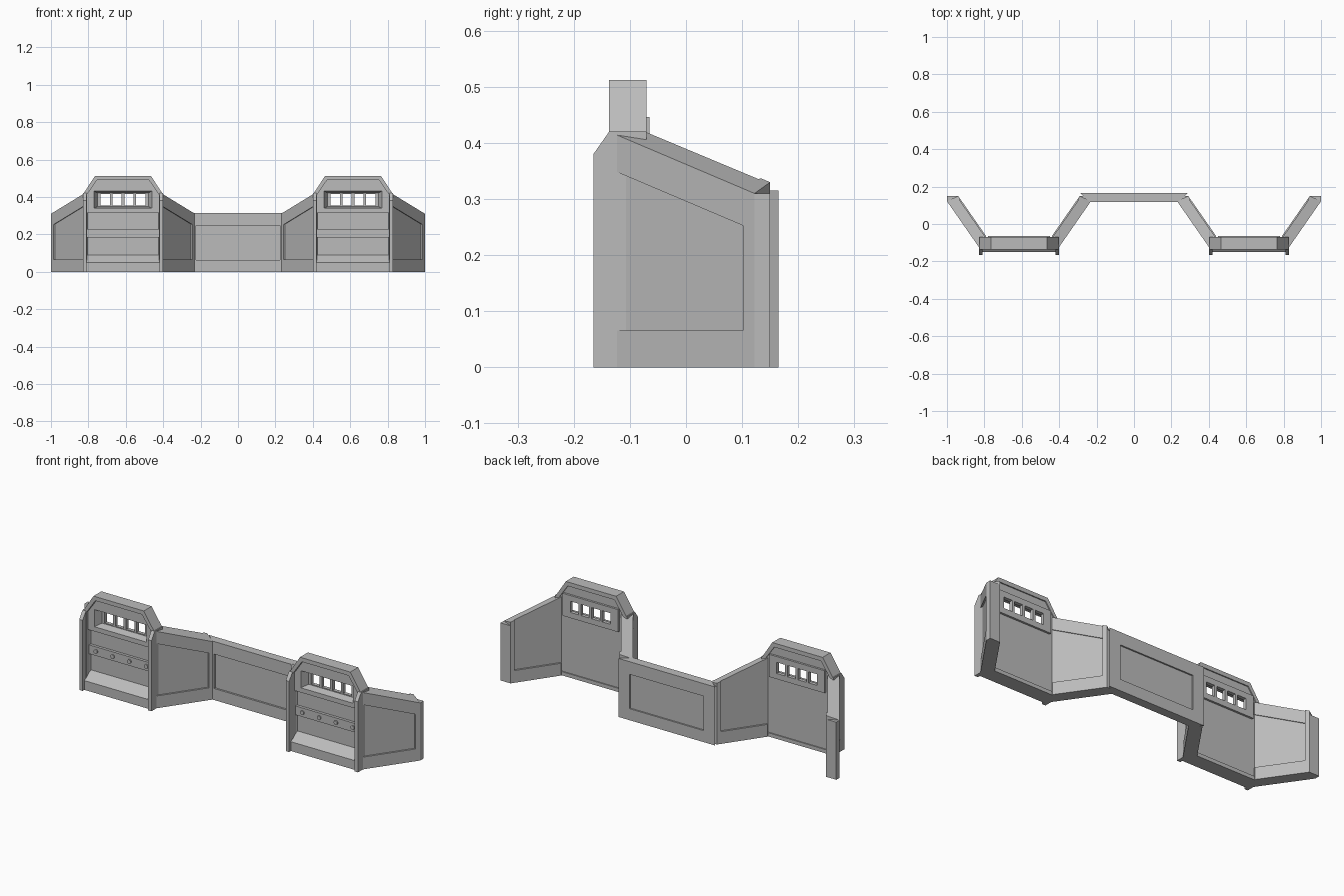
import bpy
import bmesh

cube = bpy.data.objects.get("Cube")
if cube:
    bpy.data.objects.remove(cube, do_unlink=True)

grey = bpy.data.materials.new("concrete_grey")
grey.use_nodes = True
GREY = (0.5, 0.5, 0.5, 1)
grey.diffuse_color = GREY
bsdf = grey.node_tree.nodes["Principled BSDF"]
bsdf.inputs["Base Color"].default_value = GREY
bsdf.inputs["Roughness"].default_value = 0.8


def make(name, solids, ox=0):
    """One object from a list of (vertices, faces) solids."""
    bm = bmesh.new()
    for verts, faces in solids:
        vs = [bm.verts.new((x + ox, y, z)) for x, y, z in verts]
        for f in faces:
            bm.faces.new([vs[i] for i in f])
    bmesh.ops.recalc_face_normals(bm, faces=bm.faces)
    me = bpy.data.meshes.new(name)
    bm.to_mesh(me)
    bm.free()
    me.materials.append(grey)
    ob = bpy.data.objects.new(name, me)
    bpy.context.collection.objects.link(ob)
    return ob


def loft(a, b):
    """Closed solid between two matching loops."""
    n = len(a)
    sides = [(i, (i + 1) % n, n + (i + 1) % n, n + i) for i in range(n)]
    return list(a) + list(b), sides + [tuple(range(n)), tuple(range(n, 2 * n))]


def box(x0, x1, y0, y1, z0, z1):
    loop = [(x0, y0), (x1, y0), (x1, y1), (x0, y1)]
    return plan(loop, z0, z1)


def plan(loop, z0, z1):
    return loft([(x, y, z0) for x, y in loop], [(x, y, z1) for x, y in loop])


def side(loop, x0, x1):
    return loft([(x0, y, z) for y, z in loop], [(x1, y, z) for y, z in loop])


def ring(outer, inner, y0, y1, inner_back=None):
    """Frame with an opening, the opening may taper towards the back."""
    n = len(outer)
    loops = [(outer, y0), (inner, y0), (inner_back or inner, y1), (outer, y1)]
    verts = [(x, y, z) for loop, y in loops for x, z in loop]
    faces = []
    for k in range(4):
        p, q = k * n, (k + 1) % 4 * n
        for i in range(n):
            j = (i + 1) % n
            faces.append((p + i, p + j, q + j, q + i))
    return verts, faces


def gable(w, z0, z1, top_w, top):
    """Rectangle with cut upper corners."""
    return [(-w, z0), (w, z0), (w, z1), (top_w, top), (-top_w, top), (-w, z1)]


def wing_part(m, s0, s1, t0, t1, low, high):
    """Slanted wall piece: s runs outward, t runs front to back."""
    front = [(0.205, -0.137), (0.385, 0.122)]
    back = [(0.175, -0.066), (0.325, 0.15)]

    def at(s, t, height):
        f, b = [[p[0][i] + (p[1][i] - p[0][i]) * s for i in (0, 1)] for p in (front, back)]
        top = 0.42 - s * (0.11 - 0.02 * t)
        return m * (f[0] + (b[0] - f[0]) * t), f[1] + (b[1] - f[1]) * t, height(top)

    corners = [(s0, t0), (s1, t0), (s1, t1), (s0, t1)]
    return loft([at(s, t, low) for s, t in corners], [at(s, t, high) for s, t in corners])


def ground(top):
    return 0


def skirting(top):
    return 0.066


def crest(top):
    return top


def rail_bottom(top):
    return top - 0.066


def tower(ox, tag):
    # Outer shell and projecting side posts
    make(tag + "tower_frame", [ring(gable(0.21, 0, 0.42, 0.15, 0.512),
                                    gable(0.193, 0.02, 0.412, 0.139, 0.49),
                                    -0.137, -0.07)], ox)
    post = [(-0.165, 0), (-0.165, 0.38), (-0.137, 0.42), (-0.07, 0.42), (-0.07, 0)]
    make(tag + "tower_posts", [side(post, m * 0.195, m * 0.215) for m in (-1, 1)], ox)

    # Lower wall, sloped footing and bolted band
    make(tag + "tower_wall", [box(-0.2, 0.2, -0.1, -0.076, 0, 0.34)], ox)
    foot = [(-0.076, 0), (-0.15, 0), (-0.15, 0.05), (-0.1, 0.09), (-0.076, 0.09)]
    make(tag + "tower_footing", [side(foot, -0.198, 0.198)], ox)
    make(tag + "bolt_band", [box(-0.198, 0.198, -0.115, -0.09, 0.182, 0.23)], ox)
    for i in range(4):
        bpy.ops.mesh.primitive_cylinder_add(vertices=12, radius=0.011, depth=0.012,
                                            location=(ox - 0.15 + 0.1 * i, -0.115, 0.206),
                                            rotation=(1.5708, 0, 0))
        bolt = bpy.context.object
        bolt.name = tag + "bolt_%d" % (i + 1)
        bolt.data.materials.append(grey)
        bpy.ops.object.shade_smooth_by_angle()

    # Upper wall with a tapered window recess
    def opening(w, z0, z1):
        mid = (z0 + z1) / 2
        return [(-w, z0), (w, z0), (w, mid), (w, z1), (-w, z1), (-w, mid)]

    make(tag + "window_wall", [ring(gable(0.196, 0.315, 0.414, 0.141, 0.494),
                                    opening(0.155, 0.34, 0.432), -0.122, -0.076,
                                    opening(0.132, 0.352, 0.418))], ox)

    # Back window plate divided into four slots
    pane = [box(-0.165, 0.165, -0.084, -0.065, *z) for z in ((0.325, 0.355), (0.415, 0.446))]
    pane += [box(m * 0.12, m * 0.165, -0.084, -0.065, 0.355, 0.415) for m in (-1, 1)]
    pane += [box(x - 0.007, x + 0.007, -0.084, -0.065, 0.355, 0.415) for x in (-0.063, 0, 0.063)]
    make(tag + "window_slots", pane, ox)

    # Two mirrored wings
    for m, name in ((-1, "right_wing"), (1, "left_wing")):
        name = tag + name
        make(name + "_panel", [wing_part(m, 0, 1, 0.14, 0.85, ground, crest)], ox)
        make(name + "_skirting", [wing_part(m, 0, 1, 0, 1, ground, skirting)], ox)
        make(name + "_rail", [wing_part(m, 0, 1, 0, 0.9, rail_bottom, crest)], ox)
        make(name + "_column", [wing_part(m, 0.92, 1, 0, 1, ground, crest)], ox)
        cap = [(0.385, 0.122), (0.385, 0.15), (0.325, 0.15)]
        make(name + "_end", [plan([(m * x, y) for x, y in cap], 0, 0.31)], ox)


tower(-0.615, "right_")
tower(0.615, "left_")

# Centre wall with recessed panels front and back
F, B, TOP = 0.117, 0.165, 0.315
make("centre_panel", [box(-0.23, 0.23, F + 0.01, B - 0.008, 0, 0.3)])


def strip(z0, z1):
    return plan([(-0.235, F), (0.235, F), (0.288, B), (-0.288, B)], z0, z1)


make("centre_base", [strip(0, 0.062)])
make("centre_rail", [strip(0.247, TOP)])
make("centre_columns", [plan([(m * x, y) for x, y in
                              ((0.225, F), (0.235, F), (0.288, B), (0.22, B))], 0, TOP)
                        for m in (-1, 1)])
